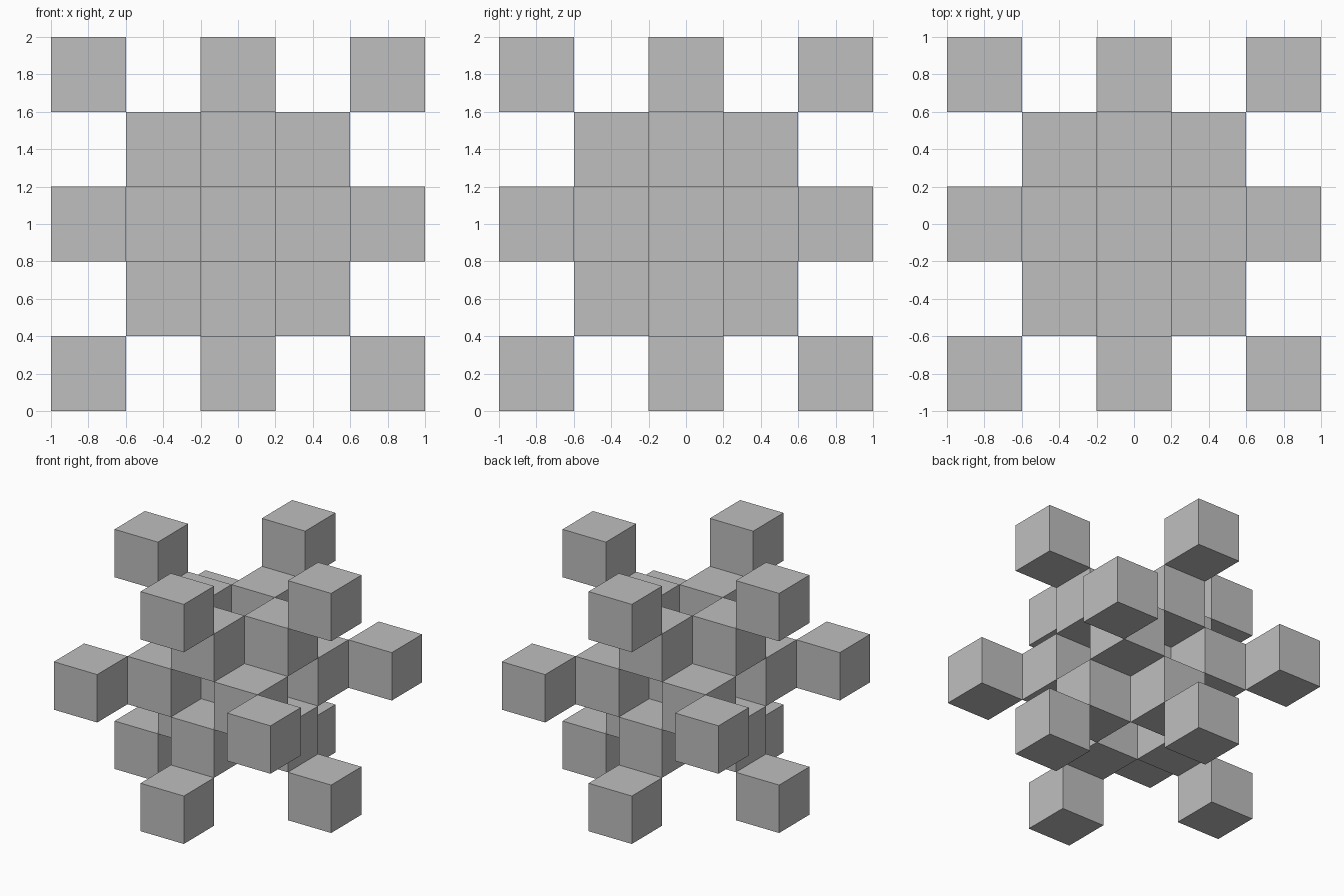
import bpy
import bmesh
from itertools import product
from mathutils import Matrix, Vector

CELL = 0.4

default_cube = bpy.data.objects.get("Cube")
if default_cube:
    bpy.data.objects.remove(default_cube, do_unlink=True)

grey = bpy.data.materials.new("plain grey")
grey.use_nodes = True
colour = (0.52, 0.52, 0.52, 1.0)
grey.diffuse_color = colour
grey.node_tree.nodes["Principled BSDF"].inputs["Base Color"].default_value = colour


def cube_group(name, cells):
    """One flat-shaded object holding a cube in each grid cell."""
    bm = bmesh.new()
    for cell in cells:
        place = Matrix.Translation(Vector(cell) * CELL + Vector((0, 0, 1)))
        bmesh.ops.create_cube(bm, size=CELL, matrix=place)
    mesh = bpy.data.meshes.new(name)
    bm.to_mesh(mesh)
    bm.free()
    mesh.materials.append(grey)
    bpy.context.collection.objects.link(bpy.data.objects.new(name, mesh))


def diagonal_cells(reach):
    """The twelve cells lying diagonally from the centre in the three main planes."""
    return [c for c in product((-reach, 0, reach), repeat=3) if c.count(0) == 1]


# Core cube, then two shells of cubes joined edge to edge along the diagonals
cube_group("core_cube", [(0, 0, 0)])
cube_group("inner_cubes", diagonal_cells(1))
cube_group("outer_cubes", diagonal_cells(2))
